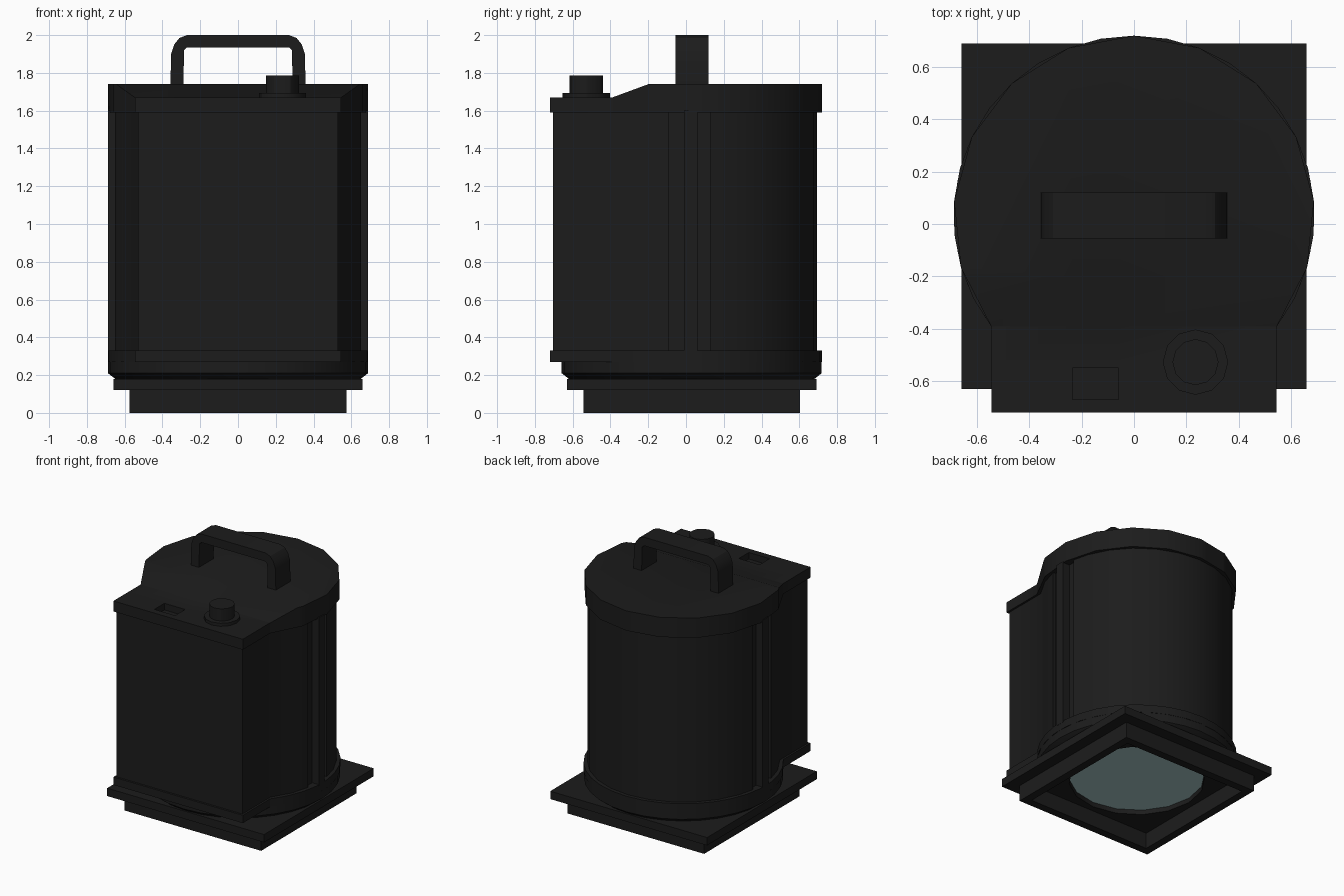
import bpy, bmesh, math
from mathutils import Vector

if "Cube" in bpy.data.objects:
    bpy.data.objects.remove(bpy.data.objects["Cube"])

CY = 0.03  # centre of the round part


def material(name, colour, rough):
    m = bpy.data.materials.new(name)
    m.use_nodes = True
    m.diffuse_color = (*colour, 1)
    node = next(n for n in m.node_tree.nodes if n.type == 'BSDF_PRINCIPLED')
    node.inputs["Base Color"].default_value = (*colour, 1)
    node.inputs["Roughness"].default_value = rough
    return m


BLACK = material("black plastic", (0.0116, 0.0116, 0.0116), 0.6)
GLASS = material("teal lens", (0.38, 0.56, 0.56), 0.4)


def finish(name, bm, mat=BLACK):
    bmesh.ops.recalc_face_normals(bm, faces=bm.faces)
    mesh = bpy.data.meshes.new(name)
    bm.to_mesh(mesh)
    bm.free()
    mesh.materials.append(mat)
    ob = bpy.data.objects.new(name, mesh)
    bpy.context.collection.objects.link(ob)
    for o in bpy.context.selected_objects:
        o.select_set(False)
    ob.select_set(True)
    bpy.context.view_layer.objects.active = ob
    bpy.ops.object.shade_smooth_by_angle(angle=math.radians(30))


def loft(sections):
    """Closed solid through matching (outline, z) sections."""
    bm = bmesh.new()
    rings = [[bm.verts.new((x, y, z)) for x, y in pts] for pts, z in sections]
    for a, b in zip(rings, rings[1:]):
        for i in range(len(a)):
            j = (i + 1) % len(a)
            bm.faces.new((a[i], a[j], b[j], b[i]))
    bm.faces.new(rings[0])
    bm.faces.new(rings[-1])
    return bm


def prism(pts, z0, z1):
    return loft([(pts, z0), (pts, z1)])


def holed_plate(outer, inner, z0, z1):
    bm = bmesh.new()
    for pts in (outer, inner):
        vs = [bm.verts.new((x, y, z0)) for x, y in pts]
        for i in range(len(vs)):
            bm.edges.new((vs[i - 1], vs[i]))
    bmesh.ops.triangle_fill(bm, edges=bm.edges[:], use_beauty=True)
    ext = bmesh.ops.extrude_face_region(bm, geom=bm.faces[:], use_keep_orig=True)
    verts = [v for v in ext["geom"] if isinstance(v, bmesh.types.BMVert)]
    bmesh.ops.translate(bm, verts=verts, vec=(0, 0, z1 - z0))
    return bm


def circle(r, n, cx=0, cy=CY):
    return [(cx + r * math.cos(math.tau * i / n), cy + r * math.sin(math.tau * i / n))
            for i in range(n)]


def rect(hx, hy):
    return [(-hx, CY - hy), (hx, CY - hy), (hx, CY + hy), (-hx, CY + hy)]


def mirrored(half):
    return half + [(-x, y) for x, y in reversed(half) if x > 1e-4]


def keyhole(r, half_w, front, n, side=()):
    """Round back with a square front; side replaces the arc where it lies."""
    a0 = -math.acos(half_w / r)
    arc = []
    for i in range(n + 1):
        a = a0 + (math.pi / 2 - a0) * i / n
        arc.append((r * math.cos(a), CY + r * math.sin(a)))
    if side:
        lo, hi = side[0][1], side[-1][1]
        arc = ([p for p in arc if p[1] < lo - 0.01] + list(side)
               + [p for p in arc if p[1] > hi + 0.01])
    return mirrored([(half_w, front)] + arc)


# Main body, with a raised rib between two grooves on each side
rib = [(0.652, -0.09), (0.632, -0.09), (0.632, -0.01), (0.688, -0.01),
       (0.688, 0.06), (0.632, 0.06), (0.632, 0.13), (0.656, 0.13)]
finish("body", prism(keyhole(0.664, 0.53, -0.705, 9, rib), 0.32, 1.6))

# Lid: high round back sloping to a low front shelf with a sunken socket
HIGH, LOW, SLOPE_TOP, SLOPE_END = 1.74, 1.67, -0.2, -0.39
bm = prism(keyhole(0.69, 0.545, -0.72, 6), 1.59, HIGH)
cuts = [((0, y, 0), (0, 1, 0)) for y in (SLOPE_TOP, SLOPE_END, -0.55, -0.67)]
cuts += [((x, 0, 0), (1, 0, 0)) for x in (-0.235, -0.06)]
for co, no in cuts:
    bmesh.ops.bisect_plane(bm, geom=bm.verts[:] + bm.edges[:] + bm.faces[:],
                           plane_co=co, plane_no=no, dist=1e-5)
for v in bm.verts:
    if v.co.z > 1.7:
        t = (SLOPE_TOP - v.co.y) / (SLOPE_TOP - SLOPE_END)
        v.co.z = HIGH + (LOW - HIGH) * min(1, max(0, t))
socket = [f for f in bm.faces
          if (f.calc_center_median() - Vector((-0.1475, -0.61, LOW))).length < 0.02]
ext = bmesh.ops.extrude_face_region(bm, geom=socket)
bmesh.ops.translate(bm, verts=[v for v in ext["geom"] if isinstance(v, bmesh.types.BMVert)],
                    vec=(0, 0, -0.05))
bmesh.ops.delete(bm, geom=[f for f in socket if f.is_valid], context='FACES_ONLY')
finish("lid", bm)

# Lower collar and its chamfered round foot
finish("lower_collar", prism(keyhole(0.69, 0.545, -0.72, 12), 0.27, 0.33))
finish("round_foot", loft([(circle(0.64, 32), 0.175), (circle(0.65, 32), 0.18),
                           (circle(0.688, 32), 0.21), (circle(0.688, 32), 0.27)]))

# Square base with a round opening, hollow skirt and lens
finish("base_plate", holed_plate(rect(0.66, 0.66), circle(0.468, 16), 0.12, 0.18))
finish("base_skirt", holed_plate(rect(0.575, 0.573), rect(0.515, 0.513), 0, 0.121))
finish("lens", prism(circle(0.472, 16), 0.155, 0.165), GLASS)

# Carrying handle, drawn in x/z and extruded along y
outer = [(0.358, 1.73), (0.354, 1.9), (0.338, 1.95), (0.31, 1.985), (0.27, 2.0)]
inner = [(0.27, 1.935), (0.285, 1.92), (0.29, 1.73)]
outline = outer + [(-x, z) for x, z in reversed(outer)]
outline += [(-x, z) for x, z in reversed(inner)] + inner
bm = prism(outline, -0.12, 0.056)
for v in bm.verts:
    v.co = Vector((v.co.x, -v.co.z, v.co.y))
finish("handle", bm)

# Knob on the front shelf
for name, r, z0, z1 in (("knob_flange", 0.125, 1.66, 1.693), ("knob", 0.088, 1.68, 1.785)):
    finish(name, prism(circle(r, 12, 0.235, -0.528), z0, z1))
